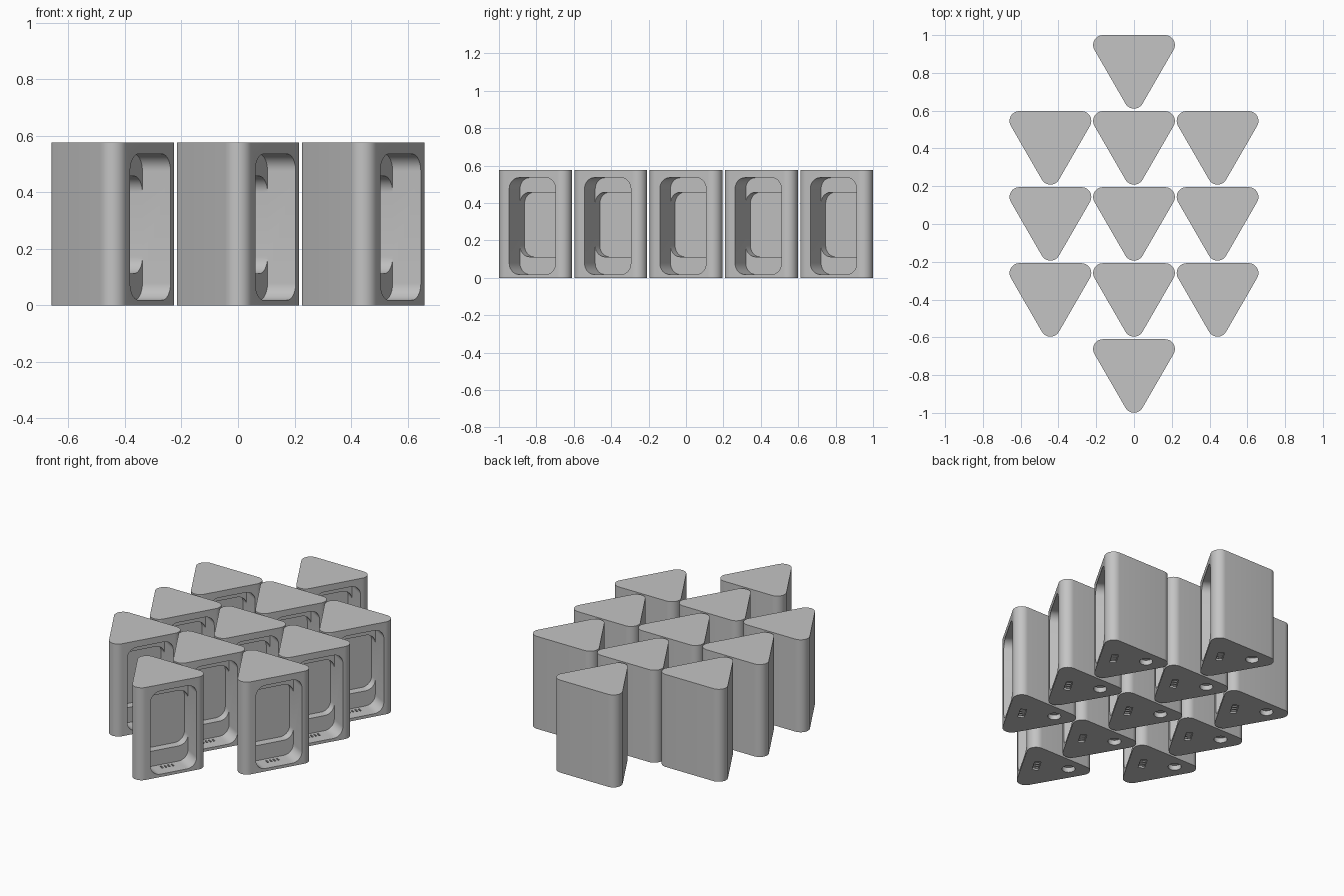
import bpy, bmesh, math
from mathutils import Vector

if "Cube" in bpy.data.objects:
    bpy.data.objects.remove(bpy.data.objects["Cube"])

HEIGHT, R, SIDE = 0.575, 0.052, 0.329
STEP_X, STEP_Y = 0.4425, 0.4025
U = Vector((0.5, math.sqrt(0.75), 0))        # along the open face
N = Vector((math.sqrt(0.75), -0.5, 0))       # outward from the open face
Z = Vector((0, 0, 1))
FACE = Vector((0.045, -0.168, 0))            # front end of the open face

grey = bpy.data.materials.new("plain grey")
grey.diffuse_color = (0.55, 0.55, 0.55, 1)
grey.use_nodes = True
grey.node_tree.nodes["Principled BSDF"].inputs["Base Color"].default_value = grey.diffuse_color


def rounded(corners, r, seg=10):
    """Counter-clockwise outline of arcs of radius r around corner centres."""
    pts, n = [], len(corners)
    for i, c in enumerate(corners):
        p, q = corners[i - 1], corners[(i + 1) % n]
        a0 = math.atan2(c[1] - p[1], c[0] - p[0]) - math.pi / 2
        a1 = math.atan2(q[1] - c[1], q[0] - c[0]) - math.pi / 2
        turn = (a1 - a0) % (2 * math.pi)
        for k in range(seg + 1):
            a = a0 + turn * k / seg
            pts.append((c[0] + r * math.cos(a), c[1] + r * math.sin(a)))
    return pts


def rect(a0, a1, b0, b1, r):
    return rounded([(a0 + r, b0 + r), (a1 - r, b0 + r),
                    (a1 - r, b1 - r), (a0 + r, b1 - r)], r)


def prism(name, outline, origin, ax, ay, push, fillet=0):
    """Extrude an outline lying in the ax/ay plane; fillet rounds the far rim."""
    bm = bmesh.new()
    near = [bm.verts.new(origin + ax * a + ay * b) for a, b in outline]
    far = [bm.verts.new(v.co + push) for v in near]
    bm.faces.new(near[::-1])
    cap = bm.faces.new(far)
    for i in range(len(near)):
        j = (i + 1) % len(near)
        bm.faces.new((near[i], near[j], far[j], far[i]))
    if fillet:
        bmesh.ops.bevel(bm, geom=list(cap.edges), offset=fillet, segments=5,
                        profile=0.5, affect='EDGES')
    bmesh.ops.recalc_face_normals(bm, faces=bm.faces[:])
    me = bpy.data.meshes.new(name)
    bm.to_mesh(me)
    bm.free()
    me.materials.append(grey)
    ob = bpy.data.objects.new(name, me)
    bpy.context.collection.objects.link(ob)
    return ob


X, Y, O = Vector((1, 0, 0)), Vector((0, 1, 0)), Vector((0, 0, 0))

# Rounded triangular body
half = SIDE / 2
triangle = rounded([(-half, 0.143), (0, -0.142), (half, 0.143)], R, 12)
body = prism("triangular_case", triangle, O, X, Y, Z * HEIGHT)

# Window recess, with a deeper and shorter pocket behind it
cutters = [
    prism("window_cutter", rect(0.032, 0.318, 0.018, 0.535, 0.06),
          FACE + N * 0.03, U, Z, N * -0.145),
    prism("pocket_cutter", rect(0.0315, 0.3185, 0.112, 0.457, 0.06),
          FACE - N * 0.114, U, Z, N * -0.051, 0.025),
]

# Underside socket with small slots up into the window floor
SOCKET = FACE + U * 0.173 - N * 0.082
cutters.append(prism("socket_cutter", rect(-0.045, 0.045, -0.018, 0.018, 0.003),
                     SOCKET - Z * 0.02, U, N, Z * 0.03))
for k in range(4):
    u = -0.033 + 0.022 * k
    cutters.append(prism("slot_cutter", rect(u - 0.005, u + 0.005, -0.014, 0.014, 0.002),
                         SOCKET + Z * 0.005, U, N, Z * 0.03))

# Round recess in the underside
circle = [(0.037 * math.cos(math.tau * k / 32), 0.037 * math.sin(math.tau * k / 32))
          for k in range(32)]
cutters.append(prism("round_recess_cutter", circle, Vector((-0.10, 0.112, -0.02)),
                     X, Y, Z * 0.05))

for c in cutters:
    c.hide_render = True
    m = body.modifiers.new(c.name, 'BOOLEAN')
    m.operation, m.solver, m.object = 'DIFFERENCE', 'EXACT', c

bpy.context.view_layer.update()
evaluated = body.evaluated_get(bpy.context.evaluated_depsgraph_get())
case_mesh = bpy.data.meshes.new_from_object(evaluated)
body.modifiers.clear()
body.data = case_mesh
for c in cutters:
    bpy.data.objects.remove(c)

# Smooth rounded walls, crisp rims
bpy.ops.object.select_all(action='DESELECT')
body.select_set(True)
bpy.context.view_layer.objects.active = body
bpy.ops.object.shade_smooth_by_angle(angle=math.radians(30))

# Three by three grid plus one case at each end of the middle column
cells = [(i, j) for i in (-1, 0, 1) for j in (-1, 0, 1)] + [(0, -2), (0, 2)]
for i, j in cells:
    ob = body if (i, j) == (0, 0) else bpy.data.objects.new("triangular_case", body.data)
    if ob is not body:
        bpy.context.collection.objects.link(ob)
    ob.location = (i * STEP_X, j * STEP_Y, 0)
